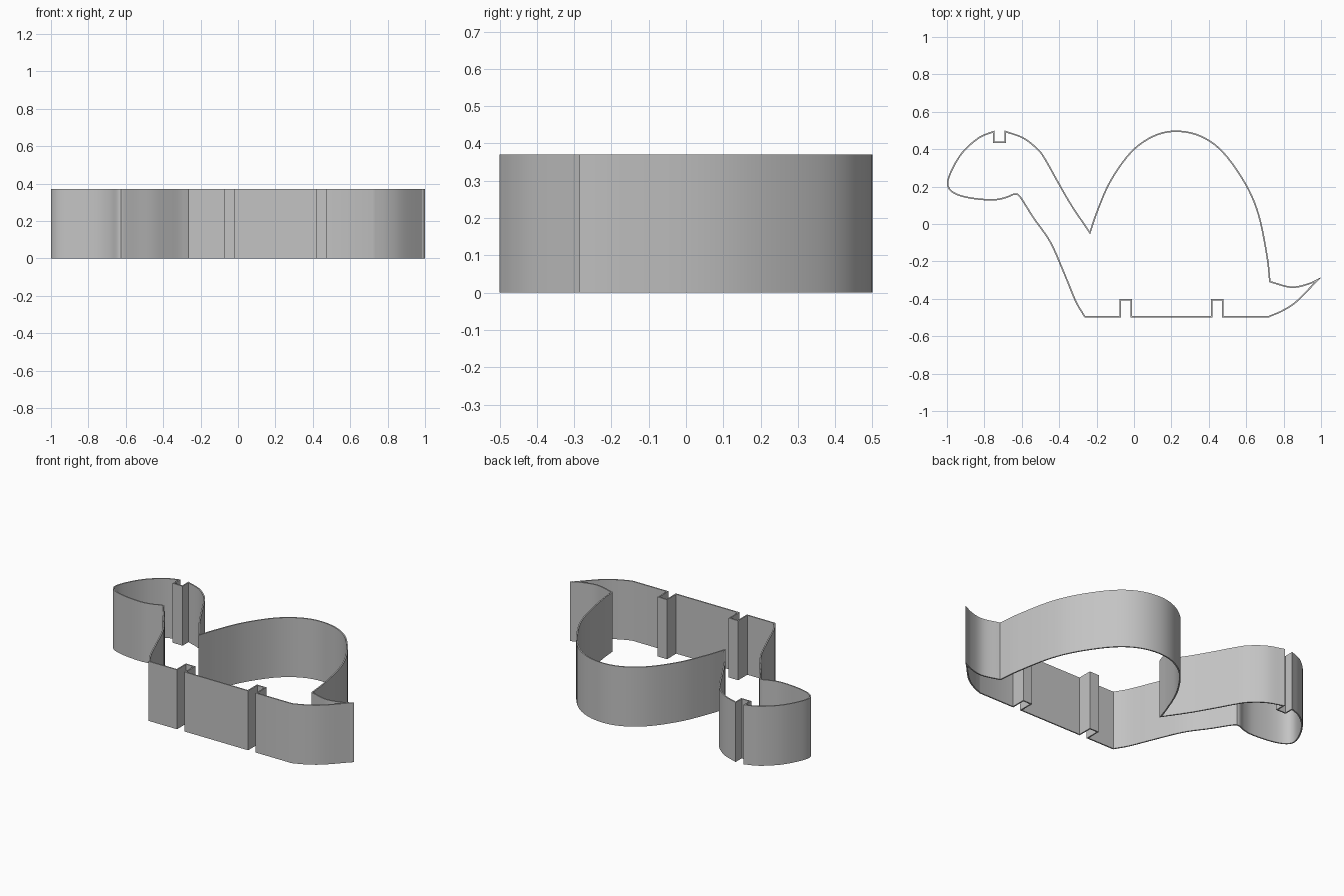
import bpy
import bmesh
import math
from mathutils import Vector

HEIGHT = 0.37
WALL = 0.008
STEPS = 5

cube = bpy.data.objects.get("Cube")
if cube:
    bpy.data.objects.remove(cube, do_unlink=True)


def make_material(name, value):
    mat = bpy.data.materials.new(name)
    mat.use_nodes = True
    colour = (value, value, value, 1)
    mat.diffuse_color = colour
    mat.node_tree.nodes["Principled BSDF"].inputs["Base Color"].default_value = colour
    return mat


def smooth_path(points):
    """Catmull-Rom curve through the points, leaving out the last one."""
    pts = [Vector(p) for p in points]
    pts = [2 * pts[0] - pts[1]] + pts + [2 * pts[-1] - pts[-2]]
    path = []
    for a, b, c, d in zip(pts, pts[1:], pts[2:], pts[3:]):
        for step in range(STEPS):
            t = step / STEPS
            path.append((2 * b + (c - a) * t + (2 * a - 5 * b + 4 * c - d) * t ** 2
                         + (3 * b - a - 3 * c + d) * t ** 3) / 2)
    return path


def notch(start, end, edge, floor):
    """Square slot let into the outline."""
    return [Vector(p) for p in ((start, edge), (start, floor), (end, floor), (end, edge))]


def inset(outline, distance):
    """Mitred offset towards the inside of a counter-clockwise loop."""
    result = []
    for i, point in enumerate(outline):
        before = (point - outline[i - 1]).normalized()
        after = (outline[(i + 1) % len(outline)] - point).normalized()
        n1 = Vector((-before.y, before.x))
        n2 = Vector((-after.y, after.x))
        result.append(point + (n1 + n2) * distance / max(1 + n1.dot(n2), 0.05))
    return result


def build_wall(name, outer, inner, height, mat):
    """Upright band between two matching loops, closed on all sides."""
    bm = bmesh.new()
    rings = [[bm.verts.new((p.x, p.y, z)) for p in loop]
             for loop, z in ((outer, 0), (outer, height), (inner, height), (inner, 0))]
    count = len(outer)
    for r in range(len(rings)):
        low, high = rings[r], rings[(r + 1) % len(rings)]
        for i in range(count):
            j = (i + 1) % count
            bm.faces.new((low[i], low[j], high[j], high[i]))
    bmesh.ops.recalc_face_normals(bm, faces=bm.faces)
    mesh = bpy.data.meshes.new(name)
    bm.to_mesh(mesh)
    bm.free()
    mesh.materials.append(mat)
    obj = bpy.data.objects.new(name, mesh)
    bpy.context.collection.objects.link(obj)
    return obj


# Corners where the curves meet
belly_front = (-0.265, -0.5)
belly_back = (0.72, -0.5)
tail_tip = (1, -0.285)
shell_back = (0.73, -0.305)
shell_front = (-0.237, -0.038)
chin = (-0.625, 0.155)

# Belly with two leg slots
outline = [Vector(belly_front)]
outline += notch(-0.07, -0.02, -0.5, -0.41)
outline += notch(0.42, 0.47, -0.5, -0.41)
# Tail, lower and upper edges
outline += smooth_path([belly_back, (0.8, -0.465), (0.88, -0.41), tail_tip])
outline += smooth_path([tail_tip, (0.93, -0.317), (0.84, -0.334), shell_back])
# Domed shell
outline += smooth_path([shell_back, (0.715, -0.17), (0.67, 0.05), (0.6, 0.215),
                        (0.48, 0.385), (0.36, 0.472), (0.225, 0.5), (0.1, 0.472),
                        (-0.02, 0.385), (-0.13, 0.23), (-0.2, 0.07), shell_front])
# Back of the neck and crown
outline += smooth_path([shell_front, (-0.33, 0.1), (-0.4, 0.22), (-0.47, 0.345),
                        (-0.51, 0.4), (-0.59, 0.463), (-0.692, 0.5)])
# Slot in the crown
outline += notch(-0.692, -0.745, 0.5, 0.44)
# Face and jaw
outline += smooth_path([(-0.745, 0.5), (-0.83, 0.465), (-0.92, 0.385), (-0.98, 0.285),
                        (-1, 0.21), (-0.965, 0.163), (-0.88, 0.136), (-0.76, 0.125),
                        (-0.69, 0.136), (-0.645, 0.154), chin])
# Throat and chest
outline += smooth_path([chin, (-0.605, 0.133), (-0.54, 0.03), (-0.45, -0.1),
                        (-0.375, -0.27), (-0.315, -0.415), belly_front])[:-0 or None]

# Drop doubled points where pieces join
outline = [p for i, p in enumerate(outline) if (p - outline[i - 1]).length > 0.001]

grey = make_material("plain grey", 0.55)
wall = build_wall("outline_wall", outline, inset(outline, WALL), HEIGHT, grey)

bpy.ops.object.select_all(action="DESELECT")
wall.select_set(True)
bpy.context.view_layer.objects.active = wall
bpy.ops.object.shade_smooth_by_angle(angle=math.radians(30))
